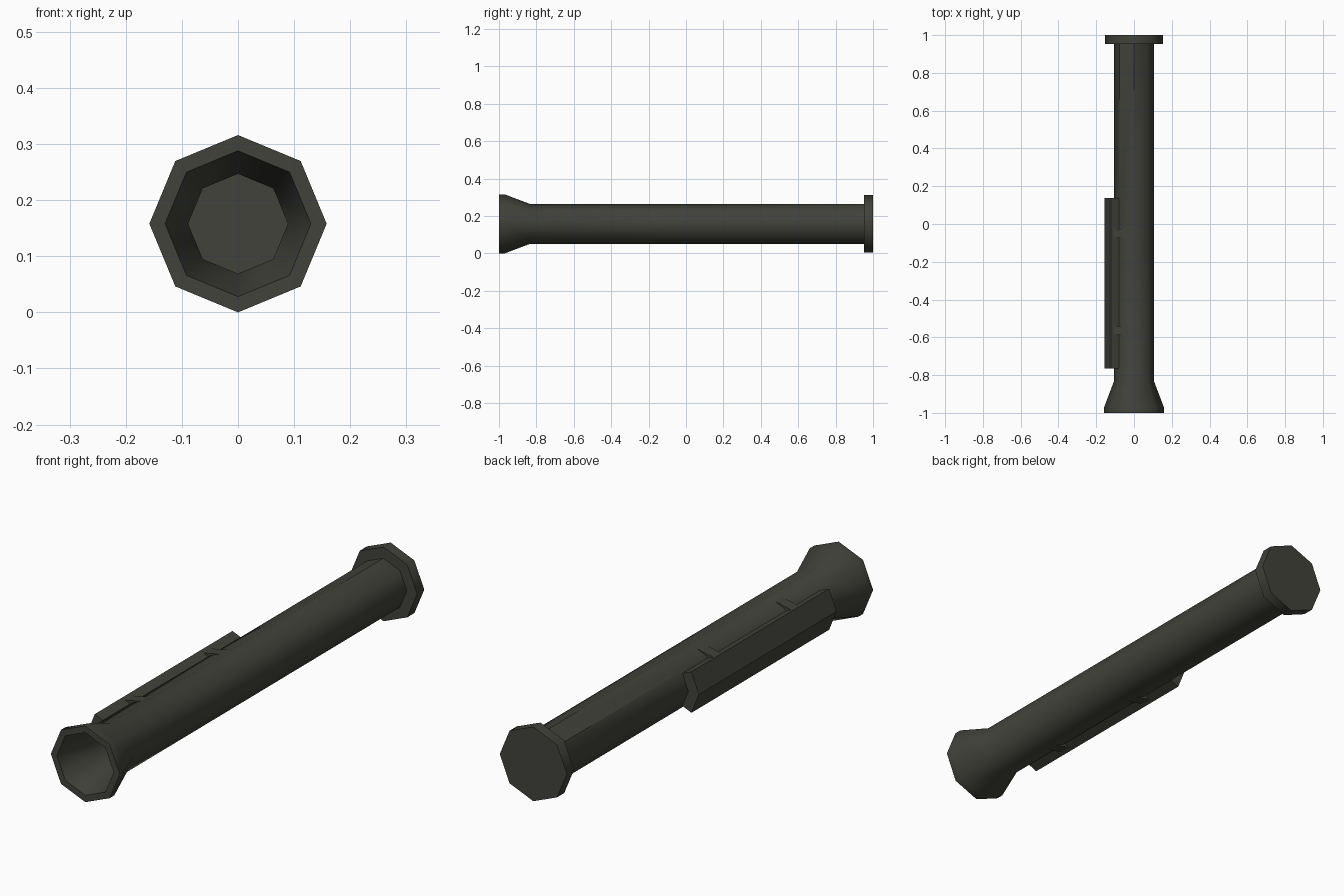
import bpy, bmesh, math
from mathutils import Vector

if "Cube" in bpy.data.objects:
    bpy.data.objects.remove(bpy.data.objects["Cube"])

CZ = 0.158  # height of the tube axis

mat = bpy.data.materials.new("dark olive grey")
mat.diffuse_color = (0.054, 0.054, 0.044, 1)
mat.use_nodes = True
mat.node_tree.nodes["Principled BSDF"].inputs["Base Color"].default_value = mat.diffuse_color


def finish(name, bm, smooth=False, crease=None):
    """Turn a bmesh into an object; edges over 50 degrees stay sharp."""
    bmesh.ops.recalc_face_normals(bm, faces=bm.faces)
    for f in bm.faces:
        f.smooth = smooth
    for e in bm.edges:
        sharp = e.calc_face_angle(0) > math.radians(50)
        e.smooth = not (sharp or (crease and crease(e)))
    me = bpy.data.meshes.new(name)
    bm.to_mesh(me)
    bm.free()
    me.materials.append(mat)
    ob = bpy.data.objects.new(name, me)
    bpy.context.collection.objects.link(ob)
    return ob


def lathe(name, profile, crease=None):
    """Eight-sided body round the y axis from (y, radius) points, ends capped."""
    bm = bmesh.new()
    rings = []
    for y, r in profile:
        rings.append([bm.verts.new((r * math.cos(k * math.pi / 4), y,
                                    CZ + r * math.sin(k * math.pi / 4))) for k in range(8)])
    for a, b in zip(rings, rings[1:]):
        for k in range(8):
            n = (k + 1) % 8
            bm.faces.new((a[k], a[n], b[n], b[k]))
    bm.faces.new(rings[0])
    bm.faces.new(rings[-1])
    return finish(name, bm, True, crease)


def prism(name, section, y0, y1):
    """Extrude an (x, height from axis) outline along y."""
    bm = bmesh.new()
    face = bm.faces.new([bm.verts.new((x, y0, CZ + z)) for x, z in section])
    ext = bmesh.ops.extrude_face_region(bm, geom=[face])["geom"]
    bmesh.ops.translate(bm, vec=(0, y1 - y0, 0),
                        verts=[v for v in ext if isinstance(v, bmesh.types.BMVert)])
    # the extruded source face stays as the front cap
    return finish(name, bm)


# hard creases on the upper left of the rear tube
def rear_crease(e):
    m = (e.verts[0].co + e.verts[1].co) / 2
    r = math.hypot(m.x, m.z - CZ)
    return m.y > 0 and r > 0.1 and m.x < 0.01 and m.z > 0.2 and e.calc_length() > 0.5


# tube with flared muzzle and deep bore
lathe("launch_tube", [(0.96, 0.107), (-0.03, 0.107), (-0.835, 0.107), (-0.97, 0.158),
                      (-1, 0.158), (-1, 0.13), (-0.83, 0.089), (0.953, 0.089)], rear_crease)

# rear end flange
lathe("rear_flange", [(0.953, 0.154), (1, 0.154)])

# bent side housing wrapped round the left corner of the tube
prism("side_housing", [(-0.079, 0.067), (-0.121, 0.085), (-0.155, 0.0),
                       (-0.121, -0.085), (-0.079, -0.067), (-0.1, 0.0)], -0.765, 0.137)

# wedge brackets joining the housing to the tube, above and below
for i, y in enumerate((-0.587, -0.075)):
    for side, s in (("upper", 1), ("lower", -1)):
        prism(f"{side}_bracket_{i + 1}",
              [(-0.03, 0.094 * s), (-0.106, 0.079 * s), (-0.076, 0.066 * s)], y, y + 0.048)
